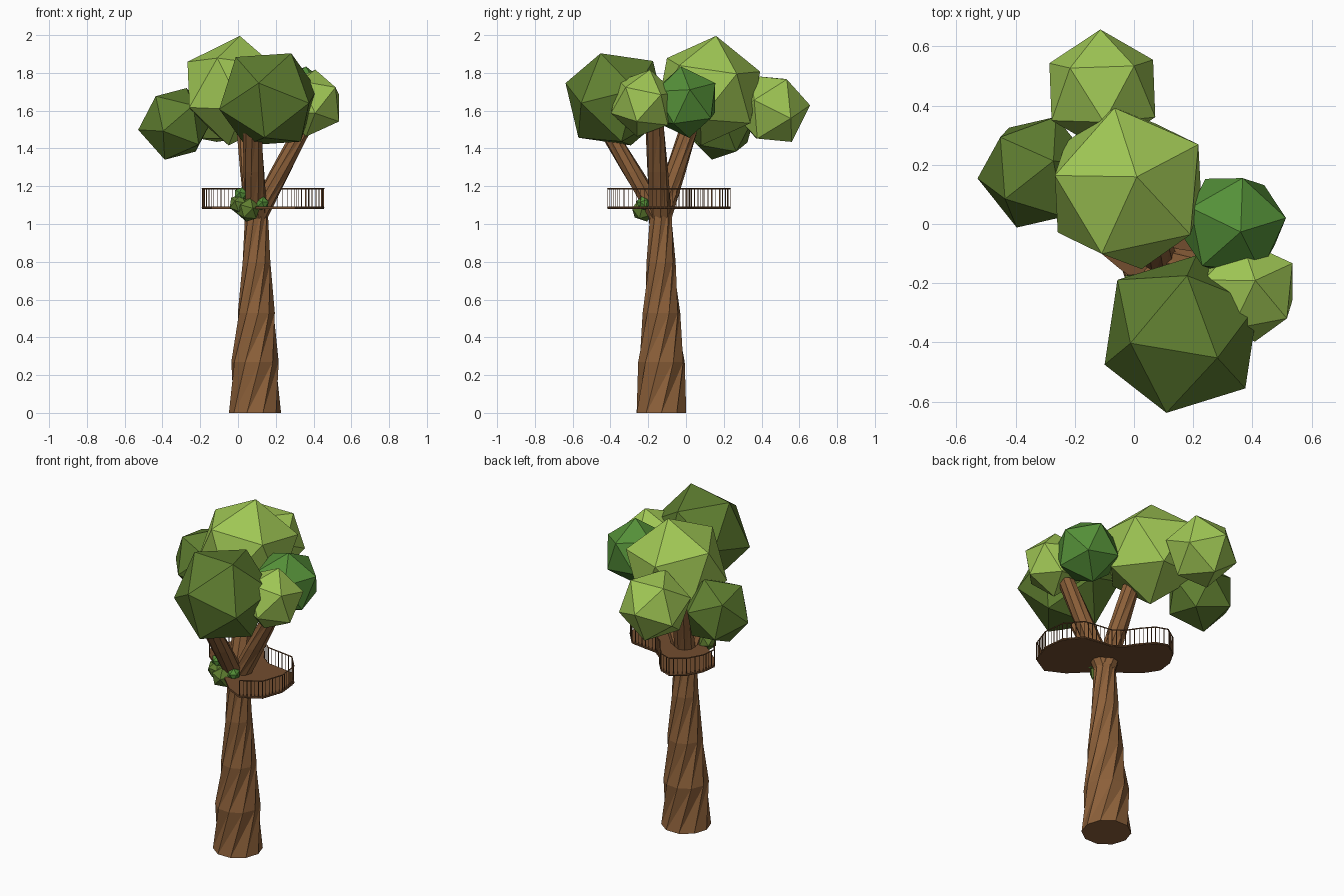
import bpy, bmesh, math
from mathutils import Vector, Matrix

if "Cube" in bpy.data.objects:
    bpy.data.objects.remove(bpy.data.objects["Cube"])


def material(name, rgb):
    m = bpy.data.materials.new(name)
    m.diffuse_color = (*rgb, 1)
    m.use_nodes = True
    m.node_tree.nodes["Principled BSDF"].inputs["Base Color"].default_value = m.diffuse_color
    return m


BARK = material("bark", (0.265, 0.118, 0.042))
WOOD = material("dark_wood", (0.17, 0.075, 0.028))
DARK = material("dark_leaf", (0.115, 0.21, 0.03))
LIGHT = material("light_leaf", (0.35, 0.57, 0.09))
MID = material("mid_leaf", (0.09, 0.28, 0.04))


def finish(name, bm, mat):
    bmesh.ops.recalc_face_normals(bm, faces=bm.faces)
    me = bpy.data.meshes.new(name)
    bm.to_mesh(me)
    bm.free()
    me.materials.append(mat)
    ob = bpy.data.objects.new(name, me)
    bpy.context.collection.objects.link(ob)
    return ob


def twisted_tube(name, rings, sides, twist):
    """Loft (x, y, z, radius) rings, turning each one and creasing along the diagonals."""
    bm = bmesh.new()
    loops = []
    for k, (x, y, z, r) in enumerate(rings):
        a0 = math.radians(twist) * k
        loops.append([bm.verts.new((x + r * math.cos(a0 + math.tau * i / sides),
                                    y + r * math.sin(a0 + math.tau * i / sides), z))
                      for i in range(sides)])
    for lo, hi in zip(loops, loops[1:]):
        for i in range(sides):
            j = (i + 1) % sides
            bm.faces.new((lo[i], lo[j], hi[j]))
            bm.faces.new((lo[i], hi[j], hi[i]))
    bm.faces.new(loops[0])
    bm.faces.new(loops[-1])
    return finish(name, bm, BARK)


def leaf_clump(name, center, r, apex, neighbour, mat):
    """Icosahedron turned so two of its corners point at apex and neighbour."""
    c = Vector(center)
    z = (Vector(apex) - c).normalized()
    x = Vector(neighbour) - c
    x = (x - z * x.dot(z)).normalized()
    rot = Matrix((x, z.cross(x), z)).transposed().to_4x4()
    bm = bmesh.new()
    bmesh.ops.create_icosphere(bm, subdivisions=1, radius=r,
                               matrix=Matrix.Translation(c) @ rot)
    return finish(name, bm, mat)


# Trunk and three branches
twisted_tube("trunk", [(.09, -.13, 0, .138), (.09, -.13, .27, .126), (.097, -.13, .53, .1),
                       (.098, -.132, .8, .077), (.098, -.135, 1.09, .06)], 10, 30)
for name, end in (("front_branch", (.075, -.43, 1.52)), ("back_branch", (.04, .02, 1.52)),
                  ("right_branch", (.35, -.165, 1.52))):
    start = Vector((.095, -.135, 1.03))
    pts = [start.lerp(Vector(end), t) for t in (0, .5, 1)]
    twisted_tube(name, [(*p, r) for p, r in zip(pts, (.06, .056, .05))], 9, 15)

# Crown
leaf_clump("top_crown", (-.02, .12, 1.706), .294, (.01, .16, 2), (-.27, .16, 1.83), LIGHT)
leaf_clump("front_crown", (.16, -.372, 1.66), .284, (.11, -.635, 1.745), (.14, -.575, 1.45), DARK)
leaf_clump("right_light_crown", (.385, -.225, 1.64), .182, (.41, -.19, 1.82), (.52, -.33, 1.7), LIGHT)
leaf_clump("right_green_crown", (.335, -.005, 1.645), .192, (.51, .02, 1.71), (.365, .145, 1.74), MID)
leaf_clump("left_crown", (-.33, .175, 1.53), .202, (-.52, .155, 1.5), (-.46, .335, 1.68), DARK)
leaf_clump("back_crown", (-.107, .452, 1.61), .206, (-.28, .54, 1.565), (-.28, .36, 1.655), LIGHT)

# Small bush where the deck meets the trunk
for i, (c, r, m) in enumerate([((.055, -.225, 1.075), .066, DARK), ((.005, -.215, 1.105), .054, DARK),
                               ((.015, -.215, 1.158), .038, MID), ((.128, -.225, 1.11), .038, MID)]):
    c = Vector(c)
    leaf_clump(f"bush_{i + 1}", c, r, c + Vector((.2, -.3, 1)), c + Vector((1, .4 * i, 0)), m)

# Kidney-shaped deck, cut into boards
OUTLINE = [(.3, -.415), (.41, -.35), (.455, -.22), (.44, -.09), (.36, .005), (.26, .02), (.185, .03),
           (.125, .075), (.08, .14), (.02, .21), (-.05, .235), (-.13, .18), (-.18, .09), (-.19, 0),
           (-.14, -.075), (-.05, -.15), (.06, -.23), (.19, -.36)]
FLOOR, RAIL = 1.08, 1.187
bm = bmesh.new()
bm.faces.new([bm.verts.new((x, y, FLOOR)) for x, y in OUTLINE])
bmesh.ops.triangulate(bm, faces=bm.faces)
across = Vector((1, 1, 0)).normalized()
for k in range(-6, 11):
    bmesh.ops.bisect_plane(bm, geom=bm.verts[:] + bm.edges[:] + bm.faces[:],
                           plane_co=across * (k * .027), plane_no=across)
bmesh.ops.dissolve_limit(bm, angle_limit=.01, verts=bm.verts, edges=[
    e for e in bm.edges if abs((e.verts[0].co - e.verts[1].co).dot(across)) > 1e-4])
deck = finish("deck", bm, WOOD)
if deck.data.polygons[0].normal.z < 0:
    deck.data.flip_normals()
thick = deck.modifiers.new("thickness", 'SOLIDIFY')
thick.thickness = .012
thick.offset = 1

# Railing round the outer edge, open beside the bush
path = [Vector((x, y, 0)) for x, y in OUTLINE[:15]]
for name, z, r in (("hand_rail", RAIL, .004), ("foot_rail", FLOOR + .006, .004)):
    cu = bpy.data.curves.new(name, 'CURVE')
    cu.dimensions = '3D'
    cu.bevel_depth = r
    cu.bevel_resolution = 0
    cu.use_fill_caps = True
    sp = cu.splines.new('POLY')
    sp.points.add(len(path) - 1)
    for p, v in zip(sp.points, path):
        p.co = (v.x, v.y, z, 1)
    cu.materials.append(WOOD)
    bpy.context.collection.objects.link(bpy.data.objects.new(name, cu))

bm = bmesh.new()
for a, b in zip(path, path[1:]):
    n = max(1, round((b - a).length / .023))
    for i in range(n):
        p = a.lerp(b, i / n)
        bmesh.ops.create_cube(bm, size=1, matrix=Matrix.Translation((p.x, p.y, (FLOOR + RAIL) / 2))
                              @ Matrix.Diagonal((.003, .003, RAIL - FLOOR, 1)))
finish("railing_posts", bm, WOOD)
